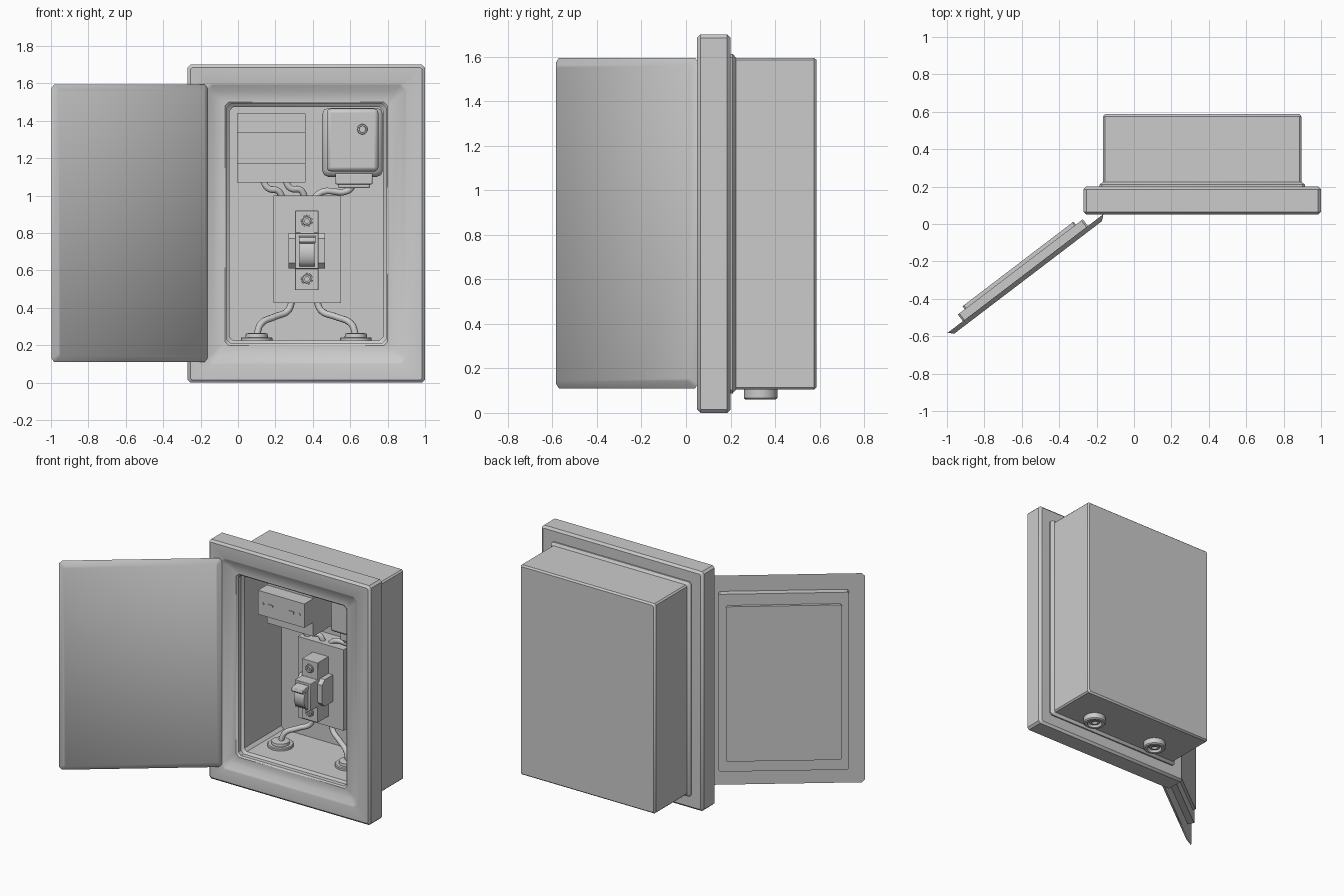
import bpy, bmesh, math
from mathutils import Vector, Matrix

if "Cube" in bpy.data.objects:
    bpy.data.objects.remove(bpy.data.objects["Cube"])

CX, CZ = 0.365, 0.85      # centre of the housing in x and z


def finish(name, bm, bevel=0.0, segments=2):
    bmesh.ops.recalc_face_normals(bm, faces=bm.faces)
    me = bpy.data.meshes.new(name)
    bm.to_mesh(me)
    bm.free()
    ob = bpy.data.objects.new(name, me)
    bpy.context.collection.objects.link(ob)
    if bevel:
        m = ob.modifiers.new("bevel", 'BEVEL')
        m.width, m.segments = bevel, segments
    bpy.ops.object.select_all(action='DESELECT')
    ob.select_set(True)
    bpy.context.view_layer.objects.active = ob
    bpy.ops.object.shade_smooth_by_angle(angle=math.radians(35))
    return ob


def nested(name, loops):
    """Skin a row of rectangles (half width, half height, y, corner cut), capped at both ends."""
    bm = bmesh.new()
    rings = []
    for hx, hz, y, c in loops:
        pts = [(hx - c, hz), (hx, hz - c), (hx, c - hz), (hx - c, -hz),
               (c - hx, -hz), (-hx, c - hz), (-hx, hz - c), (c - hx, hz)]
        rings.append([bm.verts.new((x, y, z)) for x, z in pts])
    for a, b in zip(rings, rings[1:]):
        for i in range(8):
            j = (i + 1) % 8
            bm.faces.new((a[i], a[j], b[j], b[i]))
    bm.faces.new(rings[0])
    bm.faces.new(rings[-1])
    return finish(name, bm)


def prism(name, yz, x0, x1, bevel=0.0):
    """Extrude a side profile of (y, z) points from x0 to x1."""
    bm = bmesh.new()
    f = bm.faces.new([bm.verts.new((x0, y, z)) for y, z in yz])
    r = bmesh.ops.extrude_face_region(bm, geom=[f])
    bmesh.ops.translate(bm, vec=(x1 - x0, 0, 0),
                        verts=[v for v in r['geom'] if isinstance(v, bmesh.types.BMVert)])
    return finish(name, bm, bevel)


def box(name, x0, x1, y0, y1, z0, z1, bevel=0.0):
    return prism(name, [(y0, z0), (y1, z0), (y1, z1), (y0, z1)], x0, x1, bevel)


def lathe(name, profile, loc, facing_front=False, n=24):
    """Spin (radius, height) points; facing_front turns the axis towards -y."""
    bm = bmesh.new()
    vs = [bm.verts.new((r, 0, h)) for r, h in profile]
    es = [bm.edges.new(p) for p in zip(vs, vs[1:])]
    bmesh.ops.spin(bm, geom=vs + es, axis=(0, 0, 1), cent=(0, 0, 0),
                   angle=2 * math.pi, steps=n, use_duplicate=False)
    bmesh.ops.remove_doubles(bm, verts=bm.verts, dist=1e-5)
    if facing_front:
        bm.transform(Matrix.Rotation(math.pi / 2, 4, 'X'))
    bm.transform(Matrix.Translation(loc))
    return finish(name, bm)


def wire(name, pts, radius=0.018):
    cu = bpy.data.curves.new(name, 'CURVE')
    cu.dimensions = '3D'
    cu.bevel_depth, cu.bevel_resolution, cu.resolution_u = radius, 3, 6
    sp = cu.splines.new('BEZIER')
    sp.bezier_points.add(len(pts) - 1)
    for bp, p in zip(sp.bezier_points, pts):
        bp.co = p
        bp.handle_left_type = bp.handle_right_type = 'AUTO'
    ob = bpy.data.objects.new(name, cu)
    bpy.context.collection.objects.link(ob)
    bpy.ops.object.select_all(action='DESELECT')
    ob.select_set(True)
    bpy.context.view_layer.objects.active = ob
    bpy.ops.object.convert(target='MESH')


# housing: back box, flange, front frame, door recess and inner cavity in one skin
housing = nested("housing", [
    (0.52, 0.735, 0.587, 0.01), (0.53, 0.745, 0.575, 0.01), (0.53, 0.745, 0.225, 0.01),
    (0.55, 0.762, 0.21, 0.015), (0.55, 0.762, 0.20, 0.015),
    (0.62, 0.835, 0.20, 0.01), (0.635, 0.85, 0.185, 0.015), (0.635, 0.85, 0.065, 0.015),
    (0.62, 0.835, 0.05, 0.01), (0.54, 0.75, 0.05, 0.03), (0.53, 0.74, 0.055, 0.03),
    (0.497, 0.71, 0.08, 0.025), (0.435, 0.65, 0.08, 0.02), (0.425, 0.64, 0.09, 0.02),
    (0.425, 0.64, 0.12, 0.02), (0.41, 0.625, 0.135, 0.02), (0.41, 0.625, 0.55, 0.02)])
housing.location = (CX, 0, CZ)

# open door with chamfered plate and two stepped panels
door = nested("door", [
    (0.495, 0.71, 0.025, 0.012), (0.525, 0.7425, 0.0, 0.02),
    (0.42, 0.63, 0.0, 0.01), (0.42, 0.63, -0.045, 0.01),
    (0.373, 0.55, -0.045, 0.008), (0.373, 0.55, -0.065, 0.008)])
swing = math.pi + math.radians(37.3)
along = Vector((math.cos(swing), math.sin(swing), 0))
door.rotation_euler.z = swing
door.location = Vector((-0.163, 0.053, 0.8525)) + along * 0.525

# mounting plate and terminal block
box("mounting_plate", 0.19, 0.55, 0.40, 0.55, 0.425, 1.0)
prism("terminal_block", [(0.55, 1.07), (0.33, 1.07), (0.33, 1.17), (0.23, 1.17),
                         (0.23, 1.34), (0.33, 1.34), (0.33, 1.44), (0.55, 1.44)], -0.005, 0.36)
for i, s in enumerate((-1, 1)):
    x = 0.178 + s * 0.084
    box(f"terminal_slot_{i}", x - 0.018, x + 0.018, 0.225, 0.24, 1.247, 1.263)
    lathe(f"terminal_pin_{i}", [(0, 0.005), (0.009, 0.005), (0.009, -0.01)],
          (0.178 + s * 0.143, 0.23, 1.255), True, 10)

# relay box with lid, button and lower socket
box("relay_base", 0.45, 0.775, 0.40, 0.55, 1.10, 1.47, 0.035)
box("relay_lid", 0.475, 0.75, 0.35, 0.48, 1.13, 1.465, 0.02)
box("relay_socket", 0.52, 0.72, 0.40, 0.53, 1.06, 1.12, 0.008)
box("relay_socket_foot", 0.535, 0.705, 0.415, 0.515, 1.04, 1.07, 0.008)
box("relay_lid_seam", 0.515, 0.73, 0.347, 0.36, 1.395, 1.401)
lathe("relay_button", [(0, 0.004), (0.017, 0.004), (0.019, 0.012), (0.026, 0.012), (0.029, -0.01)],
      (0.665, 0.35, 1.355), True)

# breaker: stepped body, side wings, rocker and screws
prism("breaker_body", [(0.42, 0.495), (0.28, 0.495), (0.28, 0.61), (0.20, 0.61),
                       (0.20, 0.80), (0.28, 0.80), (0.28, 0.92), (0.42, 0.92)], 0.305, 0.43, 0.003)
prism("breaker_wings", [(0.41, 0.61), (0.31, 0.61), (0.28, 0.64), (0.28, 0.77),
                        (0.31, 0.80), (0.41, 0.80)], 0.27, 0.465)
arc = [(0.205 - 0.05 * math.cos(a), 0.695 + 0.075 * math.sin(a))
       for a in (math.radians(-90 + 15 * k) for k in range(13))]
prism("breaker_rocker", arc, 0.33, 0.41)
prism("breaker_lever", [(0.20, 0.755), (0.14, 0.745), (0.13, 0.757), (0.135, 0.775), (0.20, 0.785)],
      0.325, 0.415, 0.003)
for i, z in enumerate((0.865, 0.555)):
    lathe(f"breaker_screw_{i}", [(0, 0.006), (0.012, 0.006), (0.012, 0.018), (0.022, 0.018),
                                 (0.024, 0.008), (0.03, 0.008), (0.032, -0.01)],
          (0.368, 0.28, z), True, 20)

# cable glands through the floor, and the cables up to the plate
for i, (x, top) in enumerate(((0.10, 0.29), (0.63, 0.42))):
    lathe(f"gland_inner_{i}", [(0.085, 0.20), (0.085, 0.238), (0.08, 0.243), (0.06, 0.243),
                               (0.058, 0.262), (0.04, 0.266), (0, 0.266)], (x, 0.335, 0))
    lathe(f"gland_outer_{i}", [(0, 0.085), (0.02, 0.085), (0.02, 0.07), (0.035, 0.07), (0.042, 0.085),
                               (0.05, 0.06), (0.068, 0.06), (0.075, 0.067), (0.075, 0.12)],
          (x, 0.335, 0))
    step = (x - top)
    wire(f"lower_cable_{i}", [(top, 0.44, 0.44), (top + step * 0.12, 0.43, 0.385),
                              (top + step * 0.5, 0.39, 0.352), (top + step * 0.88, 0.35, 0.315),
                              (x, 0.335, 0.25)])

# upper cables between the plate, block and relay
wire("upper_cable_0", [(0.13, 0.43, 1.09), (0.16, 0.43, 1.04), (0.215, 0.44, 1.025), (0.24, 0.45, 0.98)])
wire("upper_cable_1", [(0.25, 0.43, 1.09), (0.28, 0.43, 1.04), (0.335, 0.44, 1.03), (0.36, 0.45, 0.98)])
wire("upper_cable_2", [(0.62, 0.46, 1.06), (0.585, 0.46, 1.025), (0.45, 0.45, 1.02), (0.40, 0.45, 0.98)])
